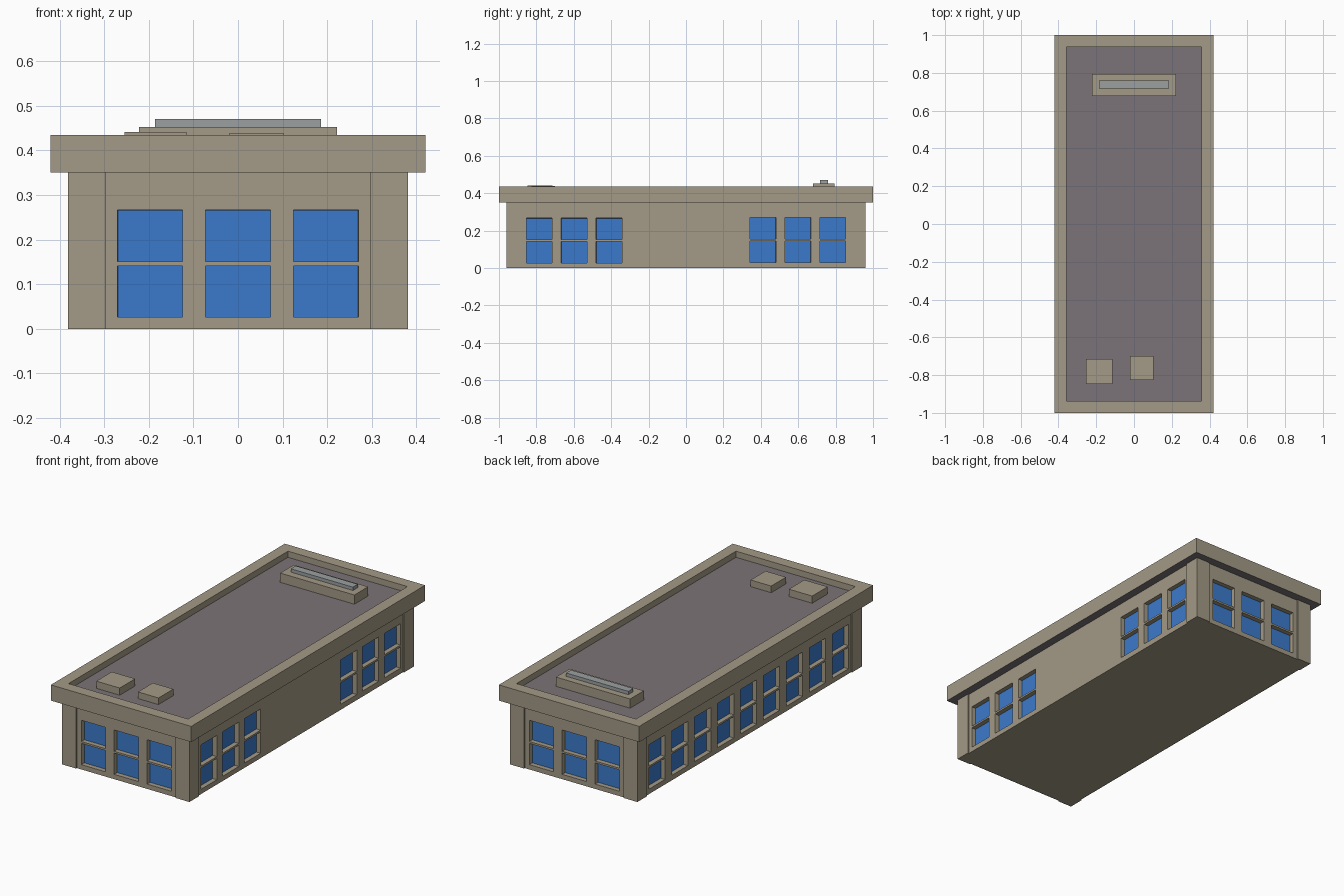
import bpy
import bmesh
from mathutils import Vector

cube = bpy.data.objects.get("Cube")
if cube:
    bpy.data.objects.remove(cube)


def material(name, rgb):
    linear = [((c / 255 + 0.055) / 1.055) ** 2.4 for c in rgb] + [1]
    mat = bpy.data.materials.new(name)
    mat.use_nodes = True
    mat.diffuse_color = linear
    mat.node_tree.nodes["Principled BSDF"].inputs["Base Color"].default_value = linear
    return mat


STONE = material("beige stone", (163, 154, 134))
GLASS = material("blue glass", (59, 122, 204))
DECK = material("grey roofing", (123, 116, 120))
METAL = material("pale metal", (155, 160, 160))


def finish(name, bm, *mats):
    mesh = bpy.data.meshes.new(name)
    bm.to_mesh(mesh)
    bm.free()
    for mat in mats:
        mesh.materials.append(mat)
    obj = bpy.data.objects.new(name, mesh)
    bpy.context.collection.objects.link(obj)
    return obj


def box_mesh(x0, x1, y0, y1, z0, z1):
    bm = bmesh.new()
    bmesh.ops.create_cube(bm, size=1)
    for v in bm.verts:
        v.co = Vector((x0 + (v.co.x + 0.5) * (x1 - x0),
                       y0 + (v.co.y + 0.5) * (y1 - y0),
                       z0 + (v.co.z + 0.5) * (z1 - z0)))
    bm.normal_update()
    return bm


def box(name, bounds, mat):
    return finish(name, box_mesh(*bounds), mat)


HX, HY = 0.381, 0.96      # outer faces of the corner pillars
RECESS = 0.006            # wall set back between pillars
PILLAR = 0.084
EAVES, PARAPET, ROOF = 0.35, 0.435, 0.402
REVEAL = 0.025


def wall(name, normal, distance, half, windows):
    """Wall with sunk two-pane windows; windows = (centre, width, sill height)."""
    normal = Vector(normal)
    along = Vector((0, 0, 1)).cross(normal)
    bm = bmesh.new()
    panes = []

    def quad(u0, u1, z0, z1):
        corners = ((u0, z0), (u1, z0), (u1, z1), (u0, z1))
        return bm.faces.new([bm.verts.new(normal * distance + along * u + Vector((0, 0, z)))
                             for u, z in corners])

    left = -half
    for centre, width, sill in sorted(windows):
        u0, u1 = centre - width / 2, centre + width / 2
        quad(left, u0, 0, EAVES)
        levels = [0, sill, sill + 0.115, sill + 0.125, sill + 0.24, EAVES]
        for i in range(5):
            face = quad(u0, u1, levels[i], levels[i + 1])
            if i in (1, 3):
                panes.append(face)
        left = u1
    quad(left, half, 0, EAVES)
    bm.normal_update()
    bmesh.ops.inset_individual(bm, faces=panes, thickness=0.0005, depth=-REVEAL)
    for face in panes:
        face.material_index = 1
    bmesh.ops.remove_doubles(bm, verts=bm.verts, dist=0.0001)
    return finish(name, bm, STONE, GLASS)


# Walls and windows
end_windows = [(i * 0.197, 0.146, 0.026) for i in (-1, 0, 1)]
side_windows = [(s * (0.411 + i * 0.187), 0.138, 0.026 if s < 0 else 0.03)
                for s in (-1, 1) for i in range(3)]
row_windows = [(i * 0.196, 0.138, 0.027) for i in range(-4, 5)]
wall("front_wall", (0, -1, 0), HY - RECESS, HX - 0.01, end_windows)
wall("back_wall", (0, 1, 0), HY - RECESS, HX - 0.01, end_windows)
wall("left_wall", (1, 0, 0), HX - RECESS, HY - 0.01, side_windows)
wall("right_wall", (-1, 0, 0), HX - RECESS, HY - 0.01, row_windows)

# Corner pillars
for sx, side in ((-1, "right"), (1, "left")):
    for sy, end in ((-1, "front"), (1, "back")):
        xs = sorted((sx * HX, sx * (HX - PILLAR)))
        ys = sorted((sy * HY, sy * (HY - PILLAR)))
        box(f"{end}_{side}_pillar", (*xs, *ys, 0, EAVES), STONE)

# Floor
fx, fy = HX - RECESS - 0.001, HY - RECESS - 0.001
box("floor", (-fx, fx, -fy, fy, 0, 0.01), STONE)

# Roof slab with sunken deck behind a parapet
bm = box_mesh(-0.42, 0.42, -1, 1, EAVES, PARAPET)
top = max(bm.faces, key=lambda f: f.normal.z)
bottom = min(bm.faces, key=lambda f: f.normal.z)
bmesh.ops.inset_individual(bm, faces=[top], thickness=0.088)
bmesh.ops.inset_individual(bm, faces=[top], thickness=0.0005, depth=ROOF - PARAPET)
top.material_index = bottom.material_index = 1
finish("roof", bm, STONE, DECK)

# Rooftop units
low = ROOF - 0.005
box("roof_vent_right", (-0.255, -0.115, -0.847, -0.715, low, 0.441), STONE)
box("roof_vent_left", (-0.02, 0.103, -0.827, -0.70, low, 0.438), STONE)
box("skylight_base", (-0.222, 0.222, 0.678, 0.795, low, 0.452), STONE)
box("skylight_cap", (-0.186, 0.186, 0.717, 0.759, 0.45, 0.47), METAL)
